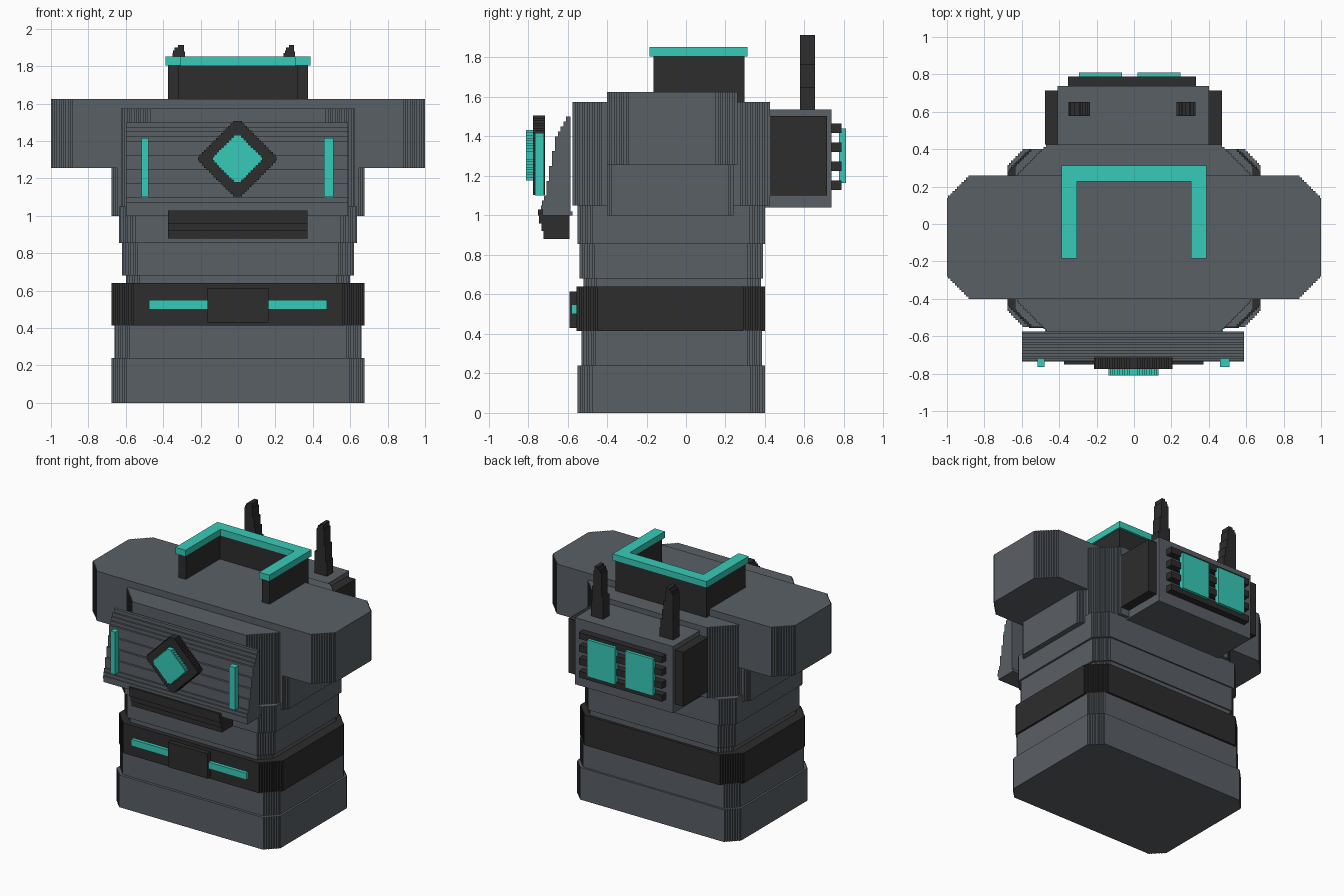
import bpy, bmesh

if "Cube" in bpy.data.objects:
    bpy.data.objects.remove(bpy.data.objects["Cube"])

def material(name, rgb):
    m = bpy.data.materials.new(name)
    m.diffuse_color = (*rgb, 1)
    m.use_nodes = True
    m.node_tree.nodes["Principled BSDF"].inputs["Base Color"].default_value = m.diffuse_color
    return m

GREY = material("slate grey", (0.102, 0.117, 0.133))
DARK = material("charcoal", (0.026, 0.026, 0.026))
TEAL = material("teal glow", (0.038, 0.60, 0.48))
PITCH = 0.0125


def stepped(pts):
    """Turn every diagonal edge of a profile into a small staircase."""
    out = []
    for (x, y), (u, v) in zip(pts, pts[1:] + pts[:1]):
        out.append((x, y))
        dx, dy = u - x, v - y
        if abs(dx) < 1e-4 or abs(dy) < 1e-4:
            continue
        n = max(1, round(min(abs(dx), abs(dy)) / PITCH))
        for i in range(n):
            px = x + dx * (i + 0.5) / n
            out += [(px, y + dy * i / n), (px, y + dy * (i + 1) / n)]
    return out


def prism(name, pts, axis, lo, hi, mat):
    """Extrude a stepped profile along an axis from lo to hi."""
    place = {'x': lambda a, b, c: (c, a, b),
             'y': lambda a, b, c: (a, c, b),
             'z': lambda a, b, c: (a, b, c)}[axis]
    bm = bmesh.new()
    face = bm.faces.new([bm.verts.new(place(a, b, lo)) for a, b in stepped(pts)])
    ext = bmesh.ops.extrude_face_region(bm, geom=[face])
    verts = [g for g in ext["geom"] if isinstance(g, bmesh.types.BMVert)]
    bmesh.ops.translate(bm, verts=verts, vec=place(0, 0, hi - lo))
    bmesh.ops.recalc_face_normals(bm, faces=bm.faces)
    me = bpy.data.meshes.new(name)
    bm.to_mesh(me)
    bm.free()
    me.materials.append(mat)
    ob = bpy.data.objects.new(name, me)
    bpy.context.collection.objects.link(ob)
    return ob


def rect(a0, a1, b0, b1, c=0.0):
    """Rectangle profile with optional corner cut c."""
    if not c:
        return [(a0, b0), (a1, b0), (a1, b1), (a0, b1)]
    return [(a0 + c, b0), (a1 - c, b0), (a1, b0 + c), (a1, b1 - c),
            (a1 - c, b1), (a0 + c, b1), (a0, b1 - c), (a0, b0 + c)]


def box(name, x0, x1, y0, y1, z0, z1, mat):
    return prism(name, rect(x0, x1, y0, y1), 'z', z0, z1, mat)


# Stacked torso sections: name, half width, y range, z range, corner cut, colour
for name, w, y0, y1, z0, z1, c, mat in [
    ("hem", 0.675, -0.55, 0.40, 0.0, 0.24, 0.085, GREY),
    ("skirt", 0.66, -0.53, 0.385, 0.24, 0.42, 0.085, GREY),
    ("belt", 0.675, -0.555, 0.40, 0.415, 0.64, 0.12, DARK),
    ("waist_recess", 0.60, -0.52, 0.38, 0.64, 0.68, 0.08, GREY),
    ("waist", 0.62, -0.54, 0.39, 0.68, 0.855, 0.09, GREY),
    ("lower_chest", 0.635, -0.55, 0.40, 0.855, 1.05, 0.09, GREY),
    ("chest", 0.625, -0.575, 0.425, 1.05, 1.575, 0.16, GREY),
    ("armpit_block", 0.675, -0.40, 0.24, 1.0, 1.26, 0.035, GREY),
    ("shoulders", 1.0, -0.40, 0.26, 1.255, 1.625, 0.12, GREY),
]:
    prism(name, rect(-w, w, y0, y1, c), 'z', z0, z1, mat)

# Belt buckle and glowing belt bars
box("buckle", -0.163, 0.163, -0.59, -0.54, 0.43, 0.615, DARK)
for side, x0, x1 in (("left", -0.475, -0.16), ("right", 0.16, 0.475)):
    box("belt_light_" + side, x0, x1, -0.58, -0.54, 0.50, 0.55, TEAL)

# Sloping chest plate and the vent below it
plate = [(-0.575, 1.0), (-0.72, 1.0), (-0.735, 1.03), (-0.735, 1.05), (-0.715, 1.10),
         (-0.685, 1.25), (-0.655, 1.40), (-0.60, 1.50), (-0.585, 1.50), (-0.585, 1.02), (-0.575, 1.02)]
prism("chest_plate", plate, 'x', -0.60, 0.587, GREY)
prism("chest_vent", [(-0.59, 0.88), (-0.715, 0.88), (-0.75, 1.0), (-0.75, 1.03), (-0.59, 1.03)],
      'x', -0.375, 0.372, DARK)

# Diamond emblem and side light strips
for name, h, y0, y1, mat in (("diamond_frame", 0.21, -0.775, -0.715, DARK),
                             ("diamond_light", 0.133, -0.81, -0.77, TEAL)):
    k = h - 0.008
    prism(name, rect(-0.003 - h, -0.003 + h, 1.305 - h * 0.96, 1.305 + h * 0.96, k * 0.95), 'y', y0, y1, mat)
for side, x0, x1 in (("left", -0.515, -0.478), ("right", 0.46, 0.51)):
    box("chest_strip_" + side, x0, x1, -0.765, -0.72, 1.10, 1.417, TEAL)


# U-shaped collar, open at the front, with a glowing rim
def collar(name, w, y0, y1, t, z0, z1, mat):
    prism(name, [(-w, y0), (-w + t, y0), (-w + t, y1 - t), (w - t, y1 - t),
                 (w - t, y0), (w, y0), (w, y1), (-w, y1)], 'z', z0, z1, mat)

collar("collar", 0.375, -0.165, 0.295, 0.06, 1.57, 1.806, DARK)
collar("collar_rim", 0.388, -0.185, 0.312, 0.084, 1.805, 1.853, TEAL)

# Backpack with side pods, grille bars and glowing panels
box("backpack", -0.41, 0.40, 0.40, 0.737, 1.04, 1.537, GREY)
for side, x0, x1 in (("left", -0.477, -0.40), ("right", 0.39, 0.47)):
    box("backpack_pod_" + side, x0, x1, 0.425, 0.715, 1.10, 1.503, DARK)
for i in range(4):
    z = 1.153 + i * 0.096
    box(f"grille_bar_{i + 1}", -0.353, 0.332, 0.73, 0.788, z - 0.024, z + 0.024, DARK)
for side, x0, x1 in (("left", -0.293, -0.065), ("right", 0.02, 0.248)):
    box("back_panel_" + side, x0, x1, 0.775, 0.81, 1.165, 1.44, TEAL)

# Tapered antennas
for side, b0, b1, t0, t1, p in (("left", -0.355, -0.23, -0.347, -0.29, -0.313),
                                ("right", 0.22, 0.335, 0.25, 0.30, 0.28)):
    prism("antenna_" + side, [(b0, 1.53), (b1, 1.53), (t1, 1.88), (t1, 1.914), (p, 1.914),
                              (t0, 1.885), (t0, 1.87)], 'y', 0.577, 0.652, DARK)
